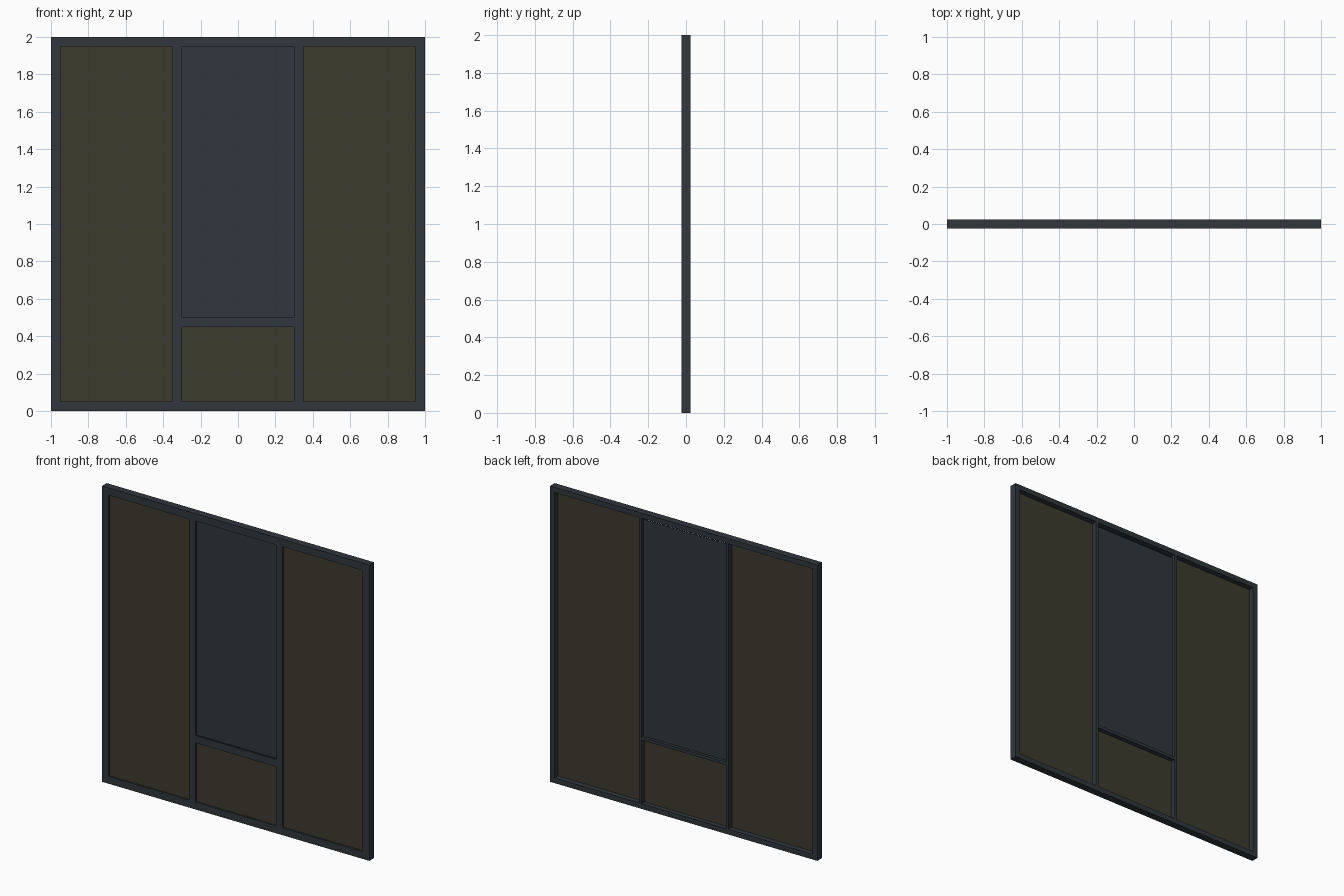
import bpy, bmesh

if "Cube" in bpy.data.objects:
    bpy.data.objects.remove(bpy.data.objects["Cube"])


def material(name, rgba):
    m = bpy.data.materials.new(name)
    m.diffuse_color = rgba
    m.use_nodes = True
    m.node_tree.nodes["Principled BSDF"].inputs["Base Color"].default_value = m.diffuse_color
    return m


FRAME = material("dark slate frame", (0.029, 0.038, 0.047, 1.0))
GLASS = material("smoked glass", (0.046, 0.043, 0.026, 0.79))


def finish(name, bm, mat):
    bmesh.ops.recalc_face_normals(bm, faces=bm.faces[:])
    me = bpy.data.meshes.new(name)
    bm.to_mesh(me)
    bm.free()
    me.materials.append(mat)
    ob = bpy.data.objects.new(name, me)
    bpy.context.collection.objects.link(ob)
    return ob


def lattice(name, inset, y0, y1):
    """Welded frame plate with three bays; inset narrows every bar."""
    i = inset
    xs = [-1, -.95 - i, -.35 + i, -.3 - i, .3 + i, .35 - i, .95 + i, 1]
    zs = [0, .05 - i, .45 + i, .5 - i, 1.95 + i, 2]
    bm = bmesh.new()
    grid = [[bm.verts.new((x, y0, z)) for z in zs] for x in xs]
    for a in range(7):
        for b in range(5):
            side_bay = a in (1, 5) and b in (1, 2, 3)
            middle_bay = a == 3 and b in (1, 3)
            if not (side_bay or middle_bay):
                bm.faces.new((grid[a][b], grid[a + 1][b],
                              grid[a + 1][b + 1], grid[a][b + 1]))
    out = bmesh.ops.extrude_face_region(bm, geom=bm.faces[:])
    verts = [v for v in out["geom"] if isinstance(v, bmesh.types.BMVert)]
    bmesh.ops.translate(bm, verts=verts, vec=(0, y1 - y0, 0))
    return finish(name, bm, FRAME)


def sheet(name, x0, x1, z0, z1, y, mat, thick=0):
    bm = bmesh.new()
    f = bm.faces.new([bm.verts.new(p) for p in
                      ((x0, y, z0), (x1, y, z0), (x1, y, z1), (x0, y, z1))])
    if thick:
        out = bmesh.ops.extrude_face_region(bm, geom=[f])
        verts = [v for v in out["geom"] if isinstance(v, bmesh.types.BMVert)]
        bmesh.ops.translate(bm, verts=verts, vec=(0, thick, 0))
    return finish(name, bm, mat)


# Frame: full-width front lip, narrower bars behind it form the rebate
lattice("frame_front", 0, -.025, -.015)
lattice("frame_back", .015, -.015, .025)

# Tall side panes
sheet("left_glass", -.965, -.335, .035, 1.965, -.012, GLASS)
sheet("right_glass", .335, .965, .035, 1.965, -.012, GLASS)

# Double-glazed lower centre pane
for n, y in (("outer", -.012), ("inner", -.006)):
    sheet("lower_glass_" + n, -.315, .315, .035, .465, y, GLASS)

# Recessed solid centre panel, open slot along its top edge
sheet("centre_panel", -.315, .315, .485, 1.95, 0, FRAME, .005)
